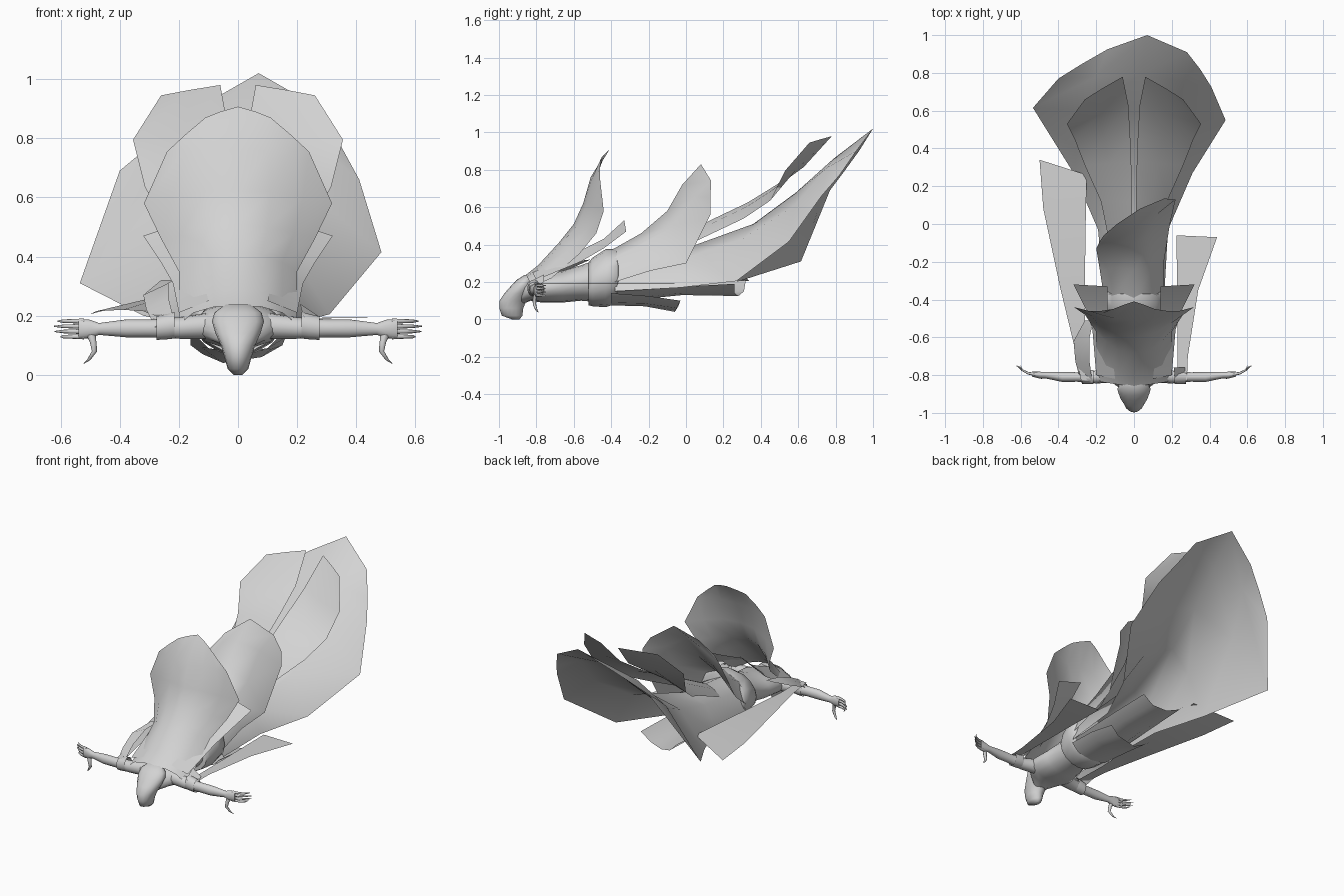
import bpy, math
from mathutils import Vector

grey = bpy.data.materials.new("pale_grey")
grey.diffuse_color = (0.65, 0.65, 0.65, 1)


def finish(name, verts, faces, angle=60):
    me = bpy.data.meshes.new(name)
    me.from_pydata(verts, [], faces)
    me.materials.append(grey)
    me.validate()
    ob = bpy.data.objects.new(name, me)
    bpy.context.collection.objects.link(ob)
    bpy.ops.object.select_all(action='DESELECT')
    ob.select_set(True)
    bpy.context.view_layer.objects.active = ob
    bpy.ops.object.mode_set(mode='EDIT')
    bpy.ops.mesh.select_all(action='SELECT')
    bpy.ops.mesh.normals_make_consistent(inside=False)
    bpy.ops.object.mode_set(mode='OBJECT')
    bpy.ops.object.shade_smooth_by_angle(angle=math.radians(angle))
    return ob


def cloth(name, rows, side=1):
    """Thin sheet spanned between rows of points; side=-1 flips it in x."""
    n = len(rows[0])
    verts = [(p[0] * side, p[1], p[2]) for r in rows for p in r]
    faces = [(i * n + j, i * n + j + 1, (i + 1) * n + j + 1, (i + 1) * n + j)
             for i in range(len(rows) - 1) for j in range(n - 1)]
    return finish(name, verts, faces, 80)


def mirrored(half):
    """Complete a row that is given from the centre to the right edge."""
    return [(-x, y, z) for x, y, z in reversed(half[1:])] + half


AXES = {'x': ((0, 1, 0), (0, 0, 1)), 'y': ((1, 0, 0), (0, 0, 1)),
        'z': ((1, 0, 0), (0, 1, 0))}


def loft(name, axis, sections, side=1, n=16, caps=True):
    """Skin over ellipses; each section is (x, y, z, radius_u, radius_v)."""
    u, v = (Vector(a) for a in AXES[axis])
    verts, faces = [], []
    for x, y, z, a, b in sections:
        for k in range(n):
            t = 2 * math.pi * k / n
            p = Vector((x, y, z)) + u * (a * math.cos(t)) + v * (b * math.sin(t))
            verts.append((p.x * side, p.y, p.z))
    for i in range(len(sections) - 1):
        for k in range(n):
            q = (k + 1) % n
            faces.append((i * n + k, i * n + q, (i + 1) * n + q, (i + 1) * n + k))
    if caps:
        faces += [tuple(range(n)), tuple(range(len(verts) - n, len(verts)))]
    return finish(name, verts, faces)


# Hooded head, tilted down and forward
loft("head", 'z', [(0, -.91, 0, .015, .02), (0, -.93, .02, .035, .055),
                   (0, -.934, .06, .046, .064), (0, -.925, .1, .058, .072),
                   (0, -.9, .14, .076, .07), (0, -.875, .18, .088, .06),
                   (0, -.86, .21, .08, .047), (0, -.84, .237, .045, .025)])

# Torso and belt
loft("torso", 'y', [(0, -.88, .14, .06, .06), (0, -.83, .16, .13, .06),
                    (0, -.77, .165, .155, .075), (0, -.66, .175, .135, .085),
                    (0, -.56, .195, .11, .095), (0, -.45, .21, .13, .12),
                    (0, -.36, .22, .12, .09)])
loft("belt", 'y', [(0, -.52, .19, .14, .115), (0, -.5, .2, .15, .13),
                   (0, -.43, .22, .165, .155), (0, -.37, .23, .165, .145),
                   (0, -.36, .23, .15, .125)])

# Arms, hands and arm bands
for s, label in ((1, "right"), (-1, "left")):
    loft(label + "_arm", 'x', [(.1, -.79, .165, .05, .045), (.2, -.81, .158, .034, .036),
                               (.3, -.81, .157, .025, .03), (.38, -.81, .157, .026, .03),
                               (.47, -.8, .155, .017, .02), (.5, -.8, .155, .018, .031),
                               (.54, -.795, .155, .013, .034)], s)
    for k in range(4):
        z, reach = .129 + k * .0175, (.6, .62, .622, .61)[k]
        loft(f"{label}_finger_{k + 1}", 'x',
             [(.52, -.797, z, .009, .009), (.56, -.79, z, .007, .007),
              (.59, -.775, z, .006, .006), (reach, -.75, z, .002, .002)], s, 8)
    loft(label + "_thumb", 'z', [(.5, -.8, .145, .018, .012), (.49, -.81, .11, .011, .01),
                                 (.485, -.81, .08, .009, .009), (.505, -.8, .05, .006, .006),
                                 (.522, -.79, .038, .002, .002)], s, 8)
    loft(label + "_arm_band", 'x', [(.215, -.81, .168, .038, .045), (.24, -.81, .163, .038, .043),
                                    (.275, -.81, .158, .036, .04)], s, caps=False)
    # Short shoulder flaps beneath the back cape
    cloth(label + "_shoulder_flap", [[(.2, -.8, .21), (.1, -.82, .25)],
                                     [(.22, -.56, .31), (.13, -.56, .37)],
                                     [(.26, -.44, .38), (.14, -.44, .43)],
                                     [(.32, -.32, .47), (.14, -.33, .53)]], s)
    # Paired upper tail strips
    cloth(label + "_tail_strip", [
        [(.11, -.2, .3), (.06, -.2, .34), (.01, -.2, .36)],
        [(.175, .12, .45), (.09, .12, .505), (.01, .12, .525)],
        [(.26, .31, .54), (.13, .32, .6), (.015, .33, .625)],
        [(.315, .45, .635), (.16, .46, .69), (.02, .46, .705)],
        [(.355, .53, .795), (.18, .58, .79), (.03, .63, .815)],
        [(.26, .66, .945), (.165, .72, .963), (.06, .78, .98)]], s)

# Raised back cape
cape = [
    [(0, -.86, .235), (.08, -.85, .23), (.15, -.84, .21), (.2, -.83, .17)],
    [(0, -.79, .29), (.08, -.78, .28), (.15, -.75, .26), (.2, -.72, .22)],
    [(0, -.68, .41), (.08, -.67, .405), (.15, -.62, .38), (.2, -.57, .35)],
    [(0, -.6, .51), (.1, -.58, .5), (.19, -.53, .48), (.26, -.48, .46)],
    [(0, -.55, .62), (.11, -.53, .62), (.22, -.49, .6), (.318, -.44, .58)],
    [(0, -.51, .76), (.1, -.5, .76), (.18, -.48, .76), (.24, -.46, .755)],
    [(0, -.41, .907), (.06, -.43, .89), (.11, -.45, .87), (.175, -.46, .815)]]
cloth("back_cape", [mirrored(r) for r in cape])

# Upturned cloth behind the belt
cloth("waist_cape", [
    [(-.16, -.38, .2), (-.12, -.4, .32), (0, -.4, .37), (.12, -.4, .32), (.16, -.38, .2)],
    [(-.18, -.25, .3), (-.1, -.23, .42), (0, -.24, .46), (.11, -.22, .41), (.16, -.19, .26)],
    [(-.2, -.13, .47), (-.12, -.1, .55), (-.01, -.1, .58), (.11, -.06, .5), (.19, 0, .3)],
    [(-.18, -.09, .57), (-.1, -.02, .68), (.01, -.02, .72), (.12, .05, .66), (.22, .13, .56)],
    [(-.16, -.06, .64), (-.09, 0, .74), (.03, .08, .83), (.16, .135, .74), (.22, .13, .65)]])

# Large trailing skirt
cloth("long_skirt", [
    [(-.16, -.38, .15), (-.12, -.38, .28), (0, -.38, .34), (.12, -.38, .28), (.16, -.38, .15)],
    [(-.19, -.03, .17), (-.12, -.03, .32), (0, 0, .38), (.11, -.03, .32), (.18, -.03, .17)],
    [(-.32, .27, .2), (-.17, .3, .43), (0, .36, .51), (.17, .3, .43), (.31, .27, .205)],
    [(-.535, .615, .31), (-.27, .6, .58), (.02, .59, .68), (.25, .58, .61), (.485, .55, .415)],
    [(-.4, .77, .69), (-.2, .78, .81), (.04, .79, .86), (.22, .76, .815), (.41, .725, .66)],
    [(-.28, .845, .79), (-.14, .925, .9), (.07, 1, 1.02), (.28, .91, .9), (.35, .82, .77)]])

# Short cloth and long panel hanging under the hips
cloth("hip_cloth", [
    [(-.15, -.4, .14), (-.1, -.4, .09), (0, -.4, .075), (.1, -.4, .09), (.15, -.4, .14)],
    [(-.16, -.2, .125), (-.12, -.22, .09), (0, -.22, .07), (.11, -.22, .085), (.16, -.2, .125)],
    [(-.16, -.03, .1), (-.12, -.04, .07), (-.05, -.06, .04), (.08, -.05, .06), (.15, -.03, .1)]])
cloth("long_under_panel", [
    [(-.15, -.37, .16), (-.08, -.37, .11), (0, -.37, .095), (.08, -.37, .11), (.15, -.37, .16)],
    [(-.15, -.02, .18), (-.08, -.02, .14), (0, -.02, .13), (.08, -.02, .14), (.15, -.02, .175)],
    [(-.16, .32, .21), (-.1, .31, .15), (-.02, .28, .125), (.07, .26, .14), (.14, .26, .19)]])

# Arm ribbons, longer on the left
cloth("left_arm_ribbon", [[(-.28, -.83, .2), (-.23, -.83, .2)],
                          [(-.32, -.63, .215), (-.26, -.6, .22)],
                          [(-.39, -.34, .22), (-.26, -.3, .24)],
                          [(-.48, .08, .215), (-.255, .05, .26)],
                          [(-.5, .34, .205), (-.25, .26, .27)]])
cloth("right_arm_ribbon", [[(.28, -.83, .19), (.23, -.83, .19)],
                           [(.285, -.7, .193), (.23, -.7, .19)],
                           [(.34, -.35, .193), (.228, -.35, .19)],
                           [(.44, -.07, .193), (.225, -.06, .19)]])
# Band ends lifted behind the arms
cloth("left_band_end", [[(-.28, -.84, .16), (-.22, -.84, .2)], [(-.31, -.73, .22), (-.235, -.73, .26)],
                        [(-.32, -.62, .27), (-.235, -.6, .31)], [(-.26, -.51, .32), (-.215, -.51, .32)]])
cloth("right_band_end", [[(.275, -.84, .15), (.22, -.84, .2)], [(.27, -.76, .2), (.21, -.76, .24)]])
